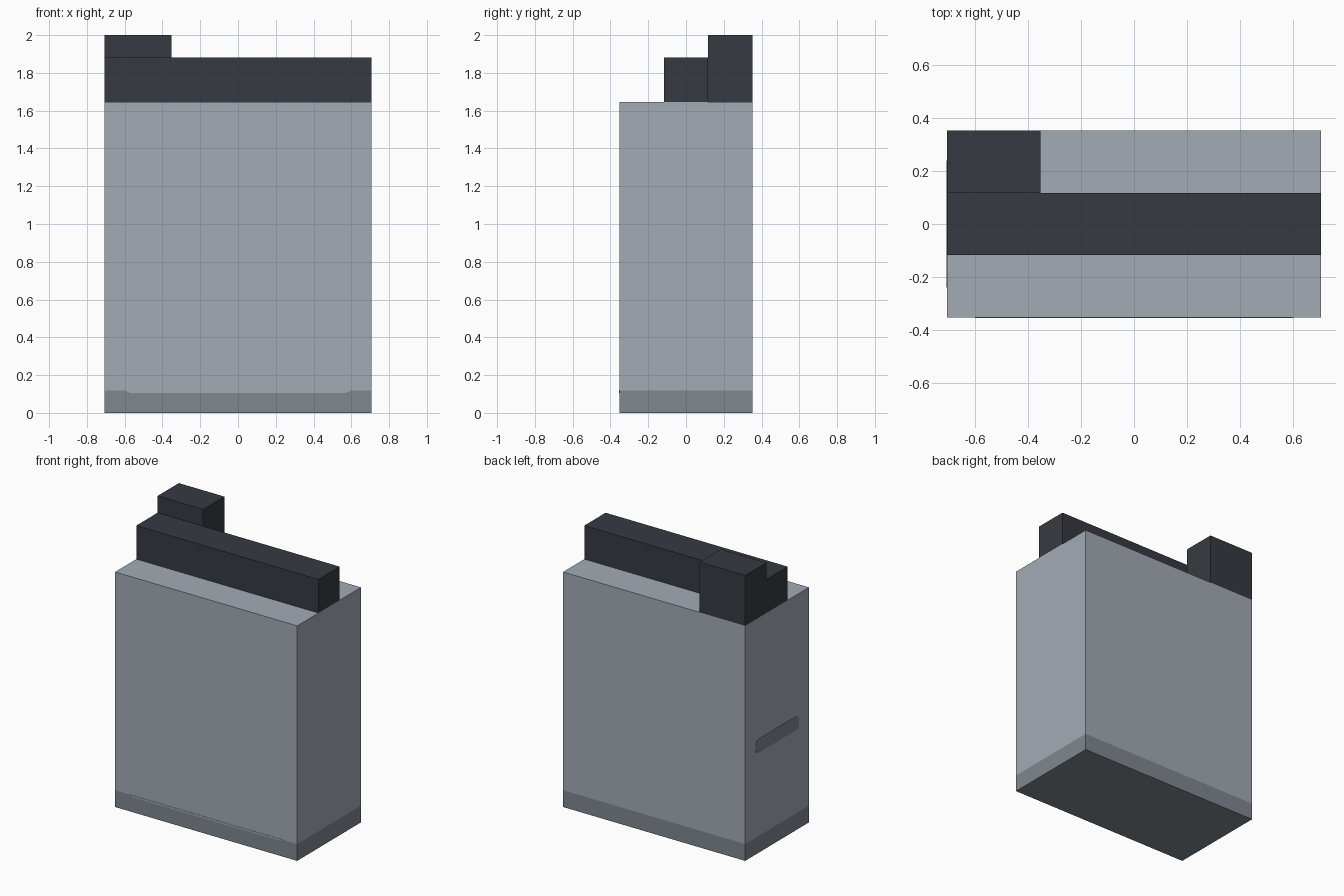
import bpy, bmesh, math
from mathutils import Vector

if "Cube" in bpy.data.objects:
    bpy.data.objects.remove(bpy.data.objects["Cube"], do_unlink=True)

U = 2 / 17  # the model sits on a grid of 12 x 6 x 17 units


def material(name, rgb):
    def linear(c):
        c /= 255
        return c / 12.92 if c < 0.04 else ((c + 0.055) / 1.055) ** 2.4
    color = [linear(c) for c in rgb] + [1]
    m = bpy.data.materials.new(name)
    m.use_nodes = True
    m.diffuse_color = color
    m.node_tree.nodes["Principled BSDF"].inputs["Base Color"].default_value = color
    return m


light_grey = material("light grey", (163, 171, 180))
mid_grey = material("mid grey", (126, 136, 143))
charcoal = material("charcoal", (54, 58, 65))


def finish(name, bm, *mats):
    bmesh.ops.recalc_face_normals(bm, faces=bm.faces)
    mesh = bpy.data.meshes.new(name)
    bm.to_mesh(mesh)
    bm.free()
    for m in mats:
        mesh.materials.append(m)
    obj = bpy.data.objects.new(name, mesh)
    bpy.context.collection.objects.link(obj)
    return obj


def box(lo, hi):
    """Box between two corners given in grid units."""
    bm = bmesh.new()
    bmesh.ops.create_cube(bm, size=1)
    lo, hi = Vector(lo) * U, Vector(hi) * U
    for v in bm.verts:
        v.co = (lo + hi) / 2 + v.co * (hi - lo)
    return bm


def plate(name, points, push, mat):
    """Thin painted detail: a flat outline pushed out of its wall."""
    bm = bmesh.new()
    face = bm.faces.new([bm.verts.new(p) for p in points])
    out = bmesh.ops.extrude_face_region(bm, geom=[face])["geom"]
    moved = [g for g in out if isinstance(g, bmesh.types.BMVert)]
    bmesh.ops.translate(bm, verts=moved, vec=push)
    return finish(name, bm, mat)


# Body, with a darker band and underside
body = box((-6, -3, 0), (6, 3, 14))
bmesh.ops.bisect_plane(body, geom=body.verts[:] + body.edges[:] + body.faces[:],
                       plane_co=(0, 0, U), plane_no=(0, 0, 1))
for f in body.faces:
    f.material_index = int(f.calc_center_median().z < U)
finish("body", body, light_grey, mid_grey)

# Raised bar and corner block on top
finish("top_bar", box((-6, -1, 14), (6, 1, 16)), charcoal)
finish("corner_block", box((-6, 1, 14), (-3, 3, 17)), charcoal)

# Lowered middle of the band on the front
front = -3 * U
plate("front_band_notch",
      [(-0.60, front, U), (-0.57, front, 0.106), (0.57, front, 0.106), (0.60, front, U)],
      (0, -0.002, 0), light_grey)

# Rounded slot on the right side
half_y, half_z, r = 0.24, 0.048, 0.035
outline = []
for i, (sy, sz) in enumerate([(1, 1), (-1, 1), (-1, -1), (1, -1)]):
    for k in range(5):
        a = math.pi / 2 * (i + k / 4)
        outline.append((-6 * U, sy * (half_y - r) + r * math.cos(a),
                        0.75 + sz * (half_z - r) + r * math.sin(a)))
plate("side_slot", outline, (-0.002, 0, 0), mid_grey)
